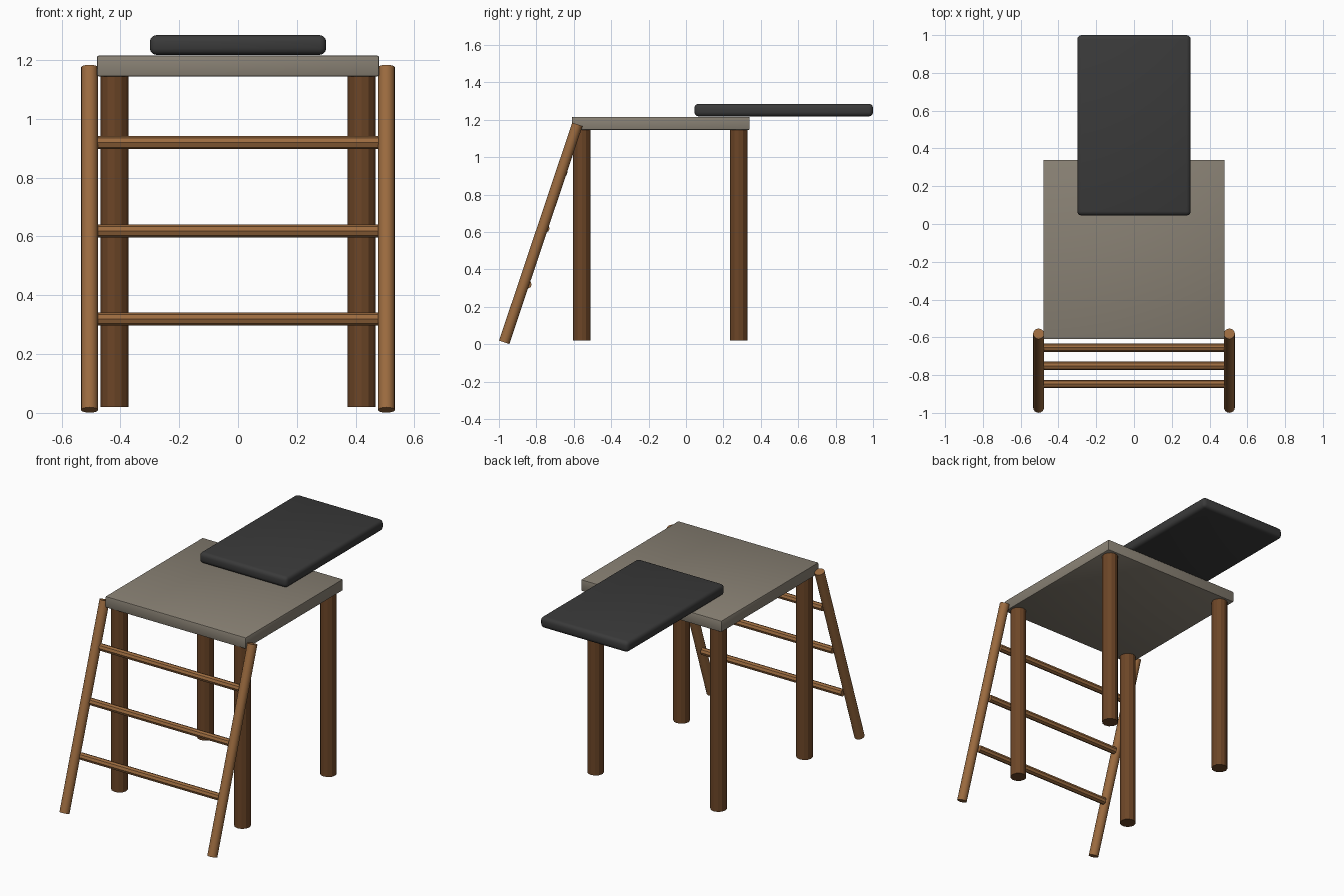
import bpy, math
from mathutils import Vector

old = bpy.data.objects.get("Cube")
if old:
    bpy.data.objects.remove(old, do_unlink=True)


def material(name, rgb):
    m = bpy.data.materials.new(name)
    m.use_nodes = True
    m.diffuse_color = (*rgb, 1)
    bsdf = next(n for n in m.node_tree.nodes if n.type == 'BSDF_PRINCIPLED')
    bsdf.inputs["Base Color"].default_value = (*rgb, 1)
    return m


stone = material("warm grey", (0.25, 0.22, 0.175))
rubber = material("charcoal", (0.042, 0.042, 0.042))
dark_wood = material("dark wood", (0.15, 0.06, 0.02))
light_wood = material("light wood", (0.33, 0.147, 0.05))


def finish(obj, name, mat, angle):
    obj.name = name
    obj.data.materials.append(mat)
    if angle:
        bpy.ops.object.shade_smooth_by_angle(angle=math.radians(angle))
    return obj


def slab(name, low, high, bevel, segments, mat):
    low, high = Vector(low), Vector(high)
    bpy.ops.mesh.primitive_cube_add(size=1, location=(low + high) / 2)
    obj = bpy.context.object
    obj.scale = high - low
    bpy.ops.object.transform_apply(location=False, rotation=False, scale=True)
    mod = obj.modifiers.new("rounded edges", 'BEVEL')
    mod.width, mod.segments = bevel, segments
    bpy.ops.object.modifier_apply(modifier=mod.name)
    return finish(obj, name, mat, 40)


def pole(name, start, end, radius, sides, mat, angle=0):
    start, end = Vector(start), Vector(end)
    axis = end - start
    bpy.ops.mesh.primitive_cylinder_add(vertices=sides, radius=radius,
                                        depth=axis.length, location=(start + end) / 2)
    obj = bpy.context.object
    obj.rotation_euler = axis.to_track_quat('Z', 'Y').to_euler()
    return finish(obj, name, mat, angle)


# Table top and the overhanging board
slab("platform", (-0.48, -0.61, 1.145), (0.48, 0.34, 1.215), 0.006, 2, stone)
slab("board", (-0.3, 0.045, 1.218), (0.3, 1.0, 1.285), 0.022, 3, rubber)

# Legs and ladder rails on both sides
for side, x in (("left", 1), ("right", -1)):
    for end, y in (("front", -0.557), ("back", 0.282)):
        pole(f"{end}_{side}_leg", (0.42 * x, y, 0.02), (0.42 * x, y, 1.147),
             0.047, 12, dark_wood)
    pole(f"{side}_ladder_rail", (0.505 * x, -0.972, 0.01),
         (0.505 * x, -0.581, 1.175), 0.029, 16, light_wood, 40)

# Ladder rungs
for i in range(3):
    y, z = -0.847 + 0.096 * i, 0.319 + 0.3 * i
    pole(f"ladder_rung_{i + 1}", (-0.48, y, z), (0.48, y, z), 0.022, 8, light_wood)
